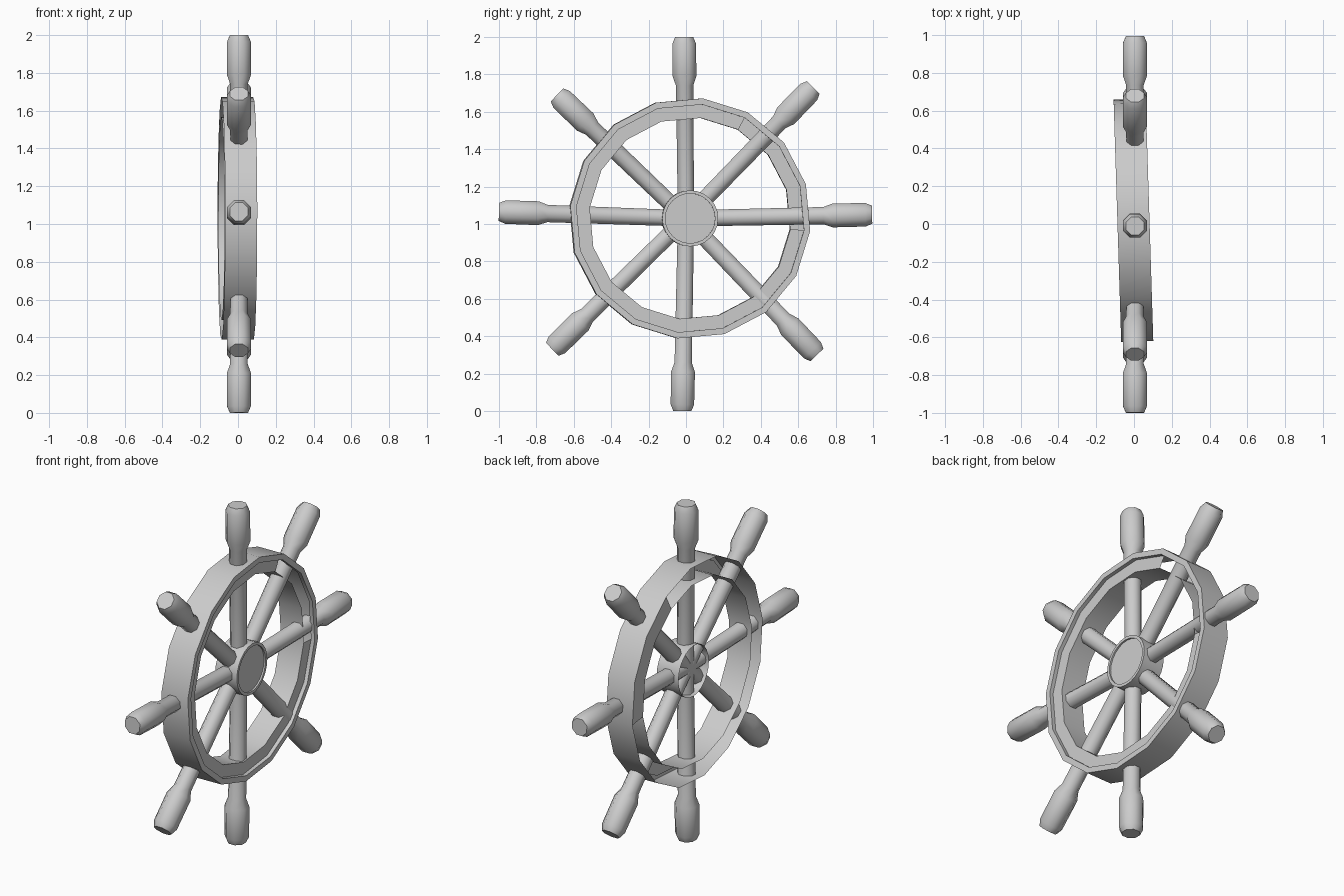
import bpy, bmesh, math
from mathutils import Vector, Matrix

cube = bpy.data.objects.get("Cube")
if cube:
    bpy.data.objects.remove(cube, do_unlink=True)

grey = bpy.data.materials.new("plain_grey")
grey.use_nodes = True
COLOR = (0.6, 0.6, 0.6, 1)
grey.diffuse_color = COLOR
grey.node_tree.nodes["Principled BSDF"].inputs["Base Color"].default_value = COLOR


def revolve(name, profile, sides, place, smooth, phase=0.0, segments=None):
    """Spin (height, radius) points about local z, for all or some segments."""
    bm = bmesh.new()
    rings = []
    for h, r in profile:
        if r == 0:
            rings.append([bm.verts.new((0, 0, h))] * sides)
            continue
        angles = [phase + math.tau * i / sides for i in range(sides)]
        rings.append([bm.verts.new((r * math.cos(a), r * math.sin(a), h)) for a in angles])
    for low, high in zip(rings, rings[1:]):
        for i in (range(sides) if segments is None else segments):
            j = (i + 1) % sides
            corners = list(dict.fromkeys((low[i], low[j], high[j], high[i])))
            bm.faces.new(corners)
    bmesh.ops.delete(bm, geom=[v for v in bm.verts if not v.link_faces], context="VERTS")
    mesh = bpy.data.meshes.new(name)
    bm.to_mesh(mesh)
    bm.free()
    mesh.materials.append(grey)
    obj = bpy.data.objects.new(name, mesh)
    bpy.context.collection.objects.link(obj)
    obj.matrix_world = place
    bpy.ops.object.select_all(action="DESELECT")
    obj.select_set(True)
    bpy.context.view_layer.objects.active = obj
    bpy.ops.object.shade_smooth_by_angle(angle=math.radians(smooth))
    return obj


# Wheel axis along x (local x -> y, local y -> z), slightly out of true
axis = Matrix(((0, 0, 1, 0), (1, 0, 0, 0), (0, 1, 0, 0), (0, 0, 0, 1)))
wheel = (Matrix.Translation((-0.003, 0.02, 1.03))
         @ Matrix.Rotation(math.radians(1.8), 4, "Z") @ axis)

# Rim: channel open at the back, face plate missing over a short arc
SIDES, START = 16, math.radians(-6)
OUTER, LIP, INNER = 0.645, 0.612, 0.54
BACK, FRONT, FACE = -0.085, 0.085, 0.062
gap = range(3)
revolve("outer_rim", [(BACK, OUTER), (FRONT, OUTER), (FRONT, LIP), (FACE, LIP)],
        SIDES, wheel, 30, START)
revolve("rim_face", [(FACE, LIP), (FACE, INNER)], SIDES, wheel, 30, START,
        range(len(gap), SIDES))
revolve("inner_rim", [(FACE, INNER), (BACK, INNER)], SIDES, wheel, 30, START)
revolve("rim_back_strip", [(BACK, OUTER), (BACK, INNER)], SIDES, wheel, 30, START, gap)

# Hub: shallow cup with a recessed front disc
revolve("hub", [(-0.06, 0.15), (0.08, 0.15), (0.08, 0.133), (0.07, 0.133), (0.07, 0)],
        24, wheel, 30)

# Spokes with turned handles, each aimed at its tip (y, z)
centre = Vector((0.005, 0, 1.03))
tips = {
    "top": (-0.01, 2.0), "top_back": (0.68, 1.73), "back": (0.995, 1.05),
    "bottom_back": (0.70, 0.30), "bottom": (-0.02, 0.0), "bottom_front": (-0.715, 0.33),
    "front": (-1.0, 1.065), "top_front": (-0.69, 1.69),
}
for label, (y, z) in tips.items():
    arm = Vector((0.005, y, z)) - centre
    end = arm.length
    profile = [(0, 0.047), (end - 0.26, 0.05), (end - 0.21, 0.069),
               (end - 0.035, 0.068), (end, 0.052), (end, 0)]
    place = Matrix.Translation(centre) @ arm.to_track_quat("Z", "Y").to_matrix().to_4x4()
    revolve("spoke_" + label, profile, 8, place, 50, math.pi / 8)
